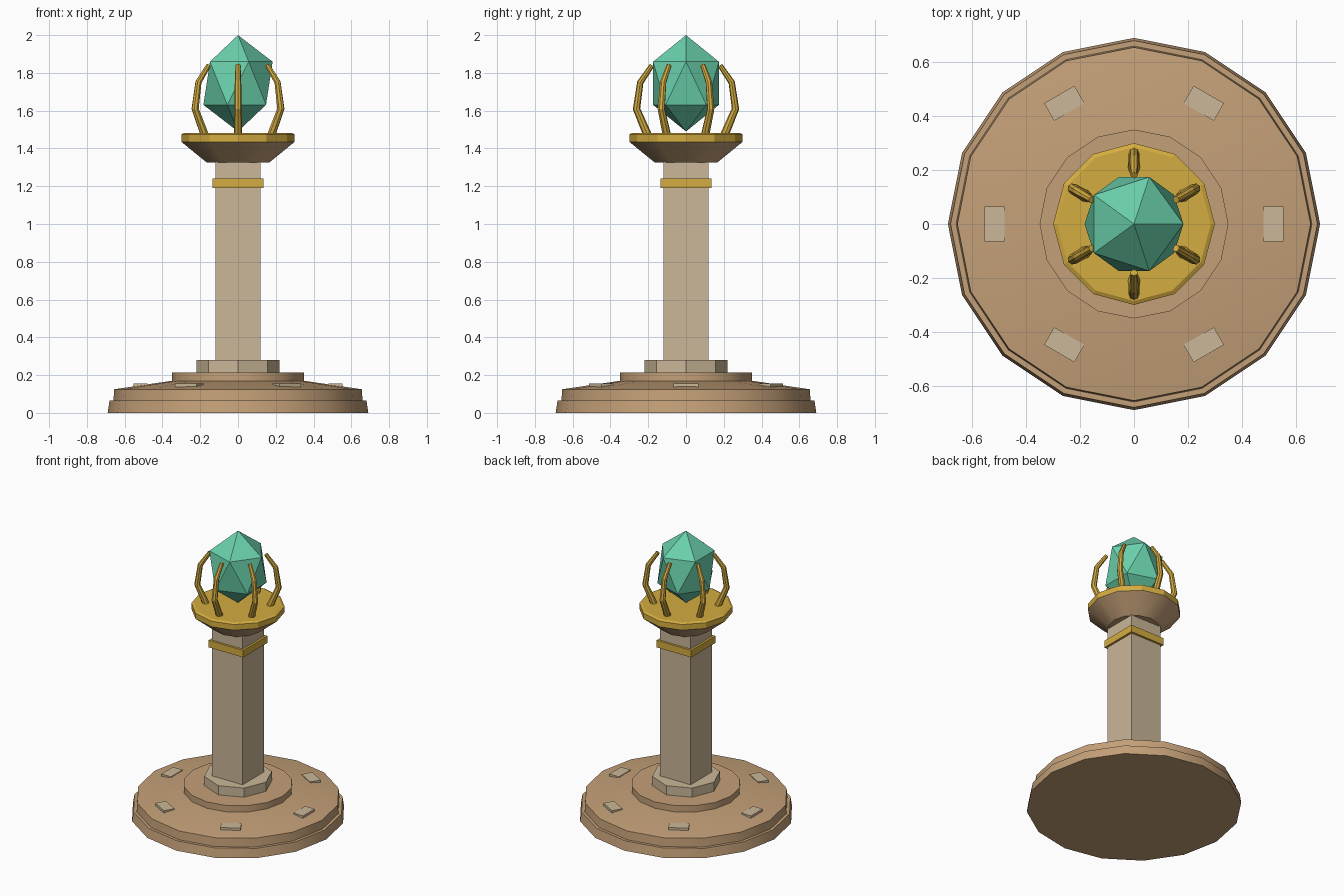
import bpy
from math import cos, sin, pi, radians

cube = bpy.data.objects.get("Cube")
if cube:
    bpy.data.objects.remove(cube)


def srgb(r, g, b):
    return tuple((v / 255 / 12.92 if v < 11 else ((v / 255 + 0.055) / 1.055) ** 2.4)
                 for v in (r, g, b)) + (1.0,)


def material(name, *rgb):
    m = bpy.data.materials.new(name)
    m.use_nodes = True
    m.diffuse_color = srgb(*rgb)
    m.node_tree.nodes["Principled BSDF"].inputs["Base Color"].default_value = srgb(*rgb)
    return m


TAN = material("warm tan stone", 196, 160, 120)
PALE = material("pale stone", 202, 183, 152)
GOLD = material("gold", 212, 172, 64)
GEM = material("green crystal", 106, 208, 172)


def lathe(name, profile, sides, mat, smooth=False, turn=0.0):
    """Closed solid of revolution from (radius, height) pairs, bottom to top."""
    verts, faces = [], []
    for r, z in profile:
        verts += [(r * cos(turn + 2 * pi * i / sides), r * sin(turn + 2 * pi * i / sides), z)
                  for i in range(sides)]
    for k in range(len(profile) - 1):
        for i in range(sides):
            j = (i + 1) % sides
            a, b = k * sides, (k + 1) * sides
            faces.append((a + i, a + j, b + j, b + i))
    faces.append(tuple(reversed(range(sides))))
    faces.append(tuple(range(len(verts) - sides, len(verts))))
    mesh = bpy.data.meshes.new(name)
    mesh.from_pydata(verts, [], faces)
    mesh.materials.append(mat)
    ob = bpy.data.objects.new(name, mesh)
    bpy.context.collection.objects.link(ob)
    if smooth:
        bpy.ops.object.select_all(action='DESELECT')
        ob.select_set(True)
        bpy.context.view_layer.objects.active = ob
        bpy.ops.object.shade_smooth_by_angle(angle=radians(30))
    return ob


def box(name, centre, size, mat, angle=0.0):
    bpy.ops.mesh.primitive_cube_add(size=1, location=centre, rotation=(0, 0, angle))
    ob = bpy.context.object
    ob.name = name
    ob.scale = size
    ob.data.materials.append(mat)
    return ob


# Round stepped base
lathe("base_plinth", [(0.69, 0), (0.68, 0.065)], 16, TAN, True)
lathe("base_step", [(0.66, 0.06), (0.655, 0.125), (0.35, 0.17)], 16, TAN, True)
lathe("base_ring", [(0.35, 0.16), (0.35, 0.215)], 16, TAN, True)
lathe("column_collar", [(0.22, 0.21), (0.22, 0.28)], 8, PALE)

# Raised paving stones around the base
for i in range(6):
    a = i * pi / 3
    box(f"base_stone_{i + 1}", (0.517 * cos(a), 0.517 * sin(a), 0.14),
        (0.075, 0.13, 0.03), PALE, a)

# Square column with its band
box("column", (0, 0, 0.8), (0.24, 0.24, 1.06), PALE)
box("column_band", (0, 0, 1.215), (0.27, 0.27, 0.05), GOLD)

# Flared cup and gold dish
lathe("cup", [(0.165, 1.325), (0.30, 1.435)], 12, TAN, True)
lathe("dish", [(0.30, 1.435), (0.30, 1.475), (0.285, 1.483)], 12, GOLD)

# Faceted crystal
bpy.ops.mesh.primitive_ico_sphere_add(subdivisions=1, radius=1, location=(0, 0, 1.745))
crystal = bpy.context.object
crystal.name = "crystal"
crystal.scale = (0.205, 0.205, 0.255)
crystal.data.materials.append(GEM)

# Curved prongs, (radius from axis, height, thickness)
PRONG = [(0.205, 1.475, 1.25), (0.262, 1.61, 1.1), (0.242, 1.75, 0.95), (0.18, 1.84, 0.75)]
for i in range(6):
    a = pi / 6 + i * pi / 3
    curve = bpy.data.curves.new(f"prong_{i + 1}", 'CURVE')
    curve.dimensions = '3D'
    curve.bevel_depth = 0.018
    curve.bevel_resolution = 2
    curve.use_fill_caps = True
    spline = curve.splines.new('POLY')
    spline.points.add(len(PRONG) - 1)
    for p, (r, z, t) in zip(spline.points, PRONG):
        p.co = (r * cos(a), r * sin(a), z, 1)
        p.radius = t
    spline.use_smooth = False
    curve.materials.append(GOLD)
    bpy.context.collection.objects.link(bpy.data.objects.new(curve.name, curve))
